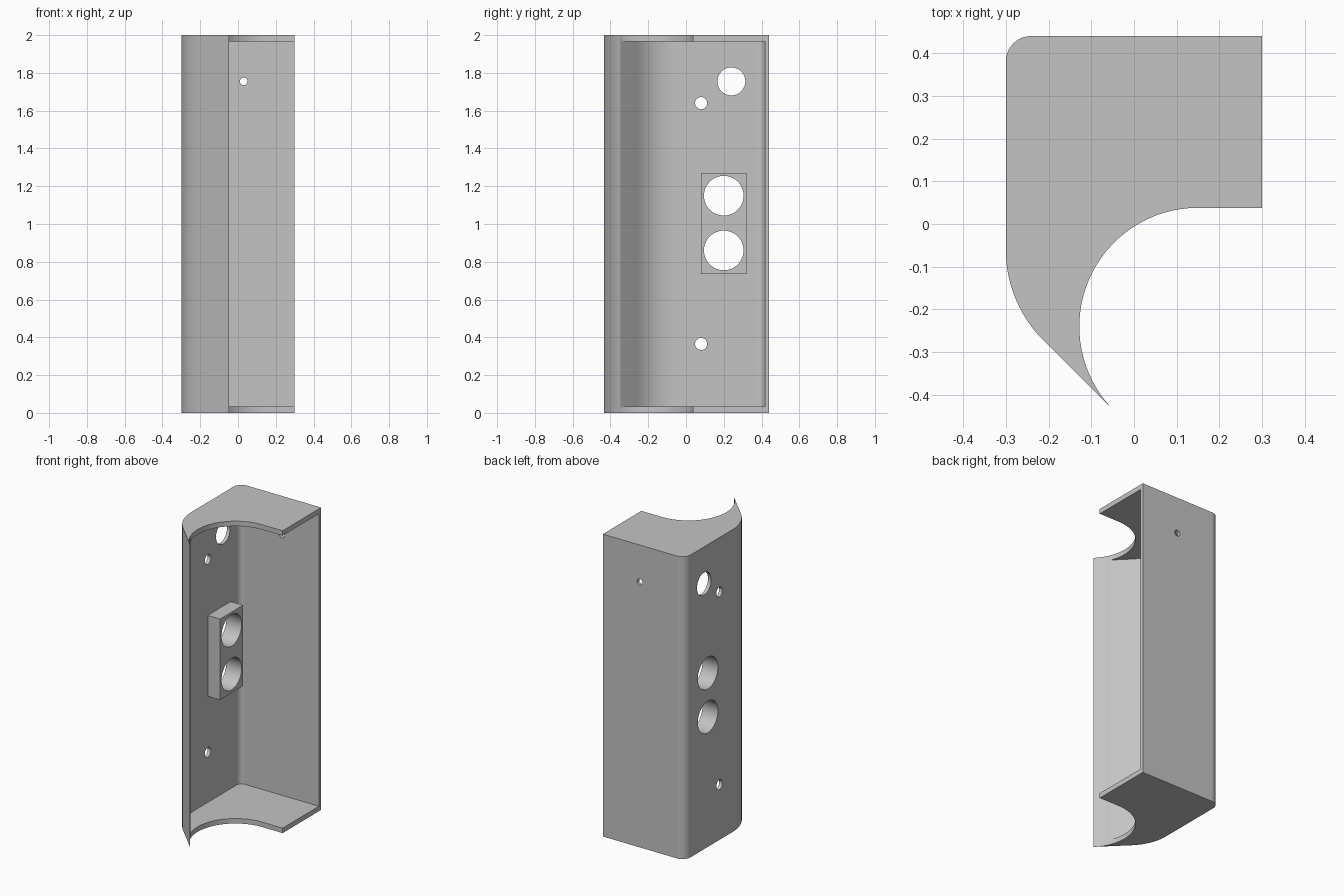
import bpy, bmesh, math
from mathutils import Matrix, Vector

if "Cube" in bpy.data.objects:
    bpy.data.objects.remove(bpy.data.objects["Cube"], do_unlink=True)

HEIGHT, PLATE, WALL = 2.0, 0.033, 0.023

grey = bpy.data.materials.new("plain grey")
grey.use_nodes = True
grey.diffuse_color = (0.55, 0.55, 0.55, 1)
grey.node_tree.nodes["Principled BSDF"].inputs["Base Color"].default_value = grey.diffuse_color


def arc(cx, cy, r, start, end, steps=20):
    angles = [math.radians(start + (end - start) * i / steps) for i in range(steps + 1)]
    return [(cx + r * math.cos(a), cy + r * math.sin(a)) for a in angles]


def add_object(name, bm):
    bmesh.ops.recalc_face_normals(bm, faces=bm.faces)
    mesh = bpy.data.meshes.new(name)
    bm.to_mesh(mesh)
    bm.free()
    mesh.materials.append(grey)
    obj = bpy.data.objects.new(name, mesh)
    bpy.context.collection.objects.link(obj)
    return obj


def prism(name, outline, z0, z1):
    bm = bmesh.new()
    face = bm.faces.new([bm.verts.new((x, y, z0)) for x, y in outline])
    top = bmesh.ops.extrude_face_region(bm, geom=[face])["geom"]
    bmesh.ops.translate(bm, vec=(0, 0, z1 - z0),
                        verts=[v for v in top if isinstance(v, bmesh.types.BMVert)])
    return add_object(name, bm)


def drill(centre, radius, axis, depth=0.4):
    bm = bmesh.new()
    turn = Vector((0, 0, 1)).rotation_difference(Vector(axis)).to_matrix().to_4x4()
    bmesh.ops.create_cone(bm, cap_ends=True, segments=48, radius1=radius, radius2=radius,
                          depth=depth, matrix=Matrix.Translation(centre) @ turn)
    return add_object("drill", bm)


def cut(obj, cutters):
    bpy.context.view_layer.objects.active = obj
    for cutter in cutters:
        cutter.hide_render = True
        mod = obj.modifiers.new("cut", "BOOLEAN")
        mod.operation, mod.solver, mod.object = "DIFFERENCE", "EXACT", cutter
        bpy.ops.object.modifier_apply(modifier=mod.name)


def smooth(obj):
    bpy.ops.object.select_all(action="DESELECT")
    obj.select_set(True)
    bpy.context.view_layer.objects.active = obj
    bpy.ops.object.shade_smooth_by_angle(angle=math.radians(30))
    mod = obj.modifiers.new("even shading", "WEIGHTED_NORMAL")
    mod.keep_sharp = True


# Outer walls: rounded back corner, swept front edge and scooped opening
back_corner = (-0.24, 0.38)
outline = [(0.30, 0.44)]
outline += arc(*back_corner, 0.06, 90, 180, 10)
outline += arc(0, -0.06, 0.30, 180, 225)
outline += arc(0.15, -0.24, 0.278, 224.5, 90, 32)
outline += [(0.30, 0.038)]
housing = prism("housing", outline, 0, HEIGHT)

# Cavity: same walls offset inwards, running out through the open side
hollow = [(0.6, 0.44 - WALL)]
hollow += arc(*back_corner, 0.06 - WALL, 90, 180, 10)
hollow += arc(0, -0.06, 0.30 - WALL, 180, 225)
end_x, end_y = hollow[-1]
hollow += [(end_x + 0.4, end_y - 0.4), (0.6, end_y - 0.4)]
cavity = prism("cavity", hollow, PLATE, HEIGHT - PLATE)

# Block on the inside of the side wall
inner = WALL - 0.30
block = prism("twin_bore_block",
              [(inner, 0.08), (inner + 0.09, 0.08), (inner + 0.09, 0.32), (inner, 0.32)],
              0.735, 1.27)

# Holes: two bores through block and wall, then cable, screw and back holes
bores = [drill((-0.25, 0.20, z), 0.105, (1, 0, 0)) for z in (0.86, 1.15)]
holes = [drill((-0.30, 0.08, z), 0.032, (1, 0, 0)) for z in (0.365, 1.64)]
holes.append(drill((-0.30, 0.24, 1.755), 0.074, (1, 0, 0)))
holes.append(drill((0.03, 0.44, 1.755), 0.02, (0, 1, 0)))

cut(housing, [cavity] + bores + holes)
cut(block, bores)
for helper in [cavity] + bores + holes:
    bpy.data.objects.remove(helper, do_unlink=True)

for part in (housing, block):
    smooth(part)
